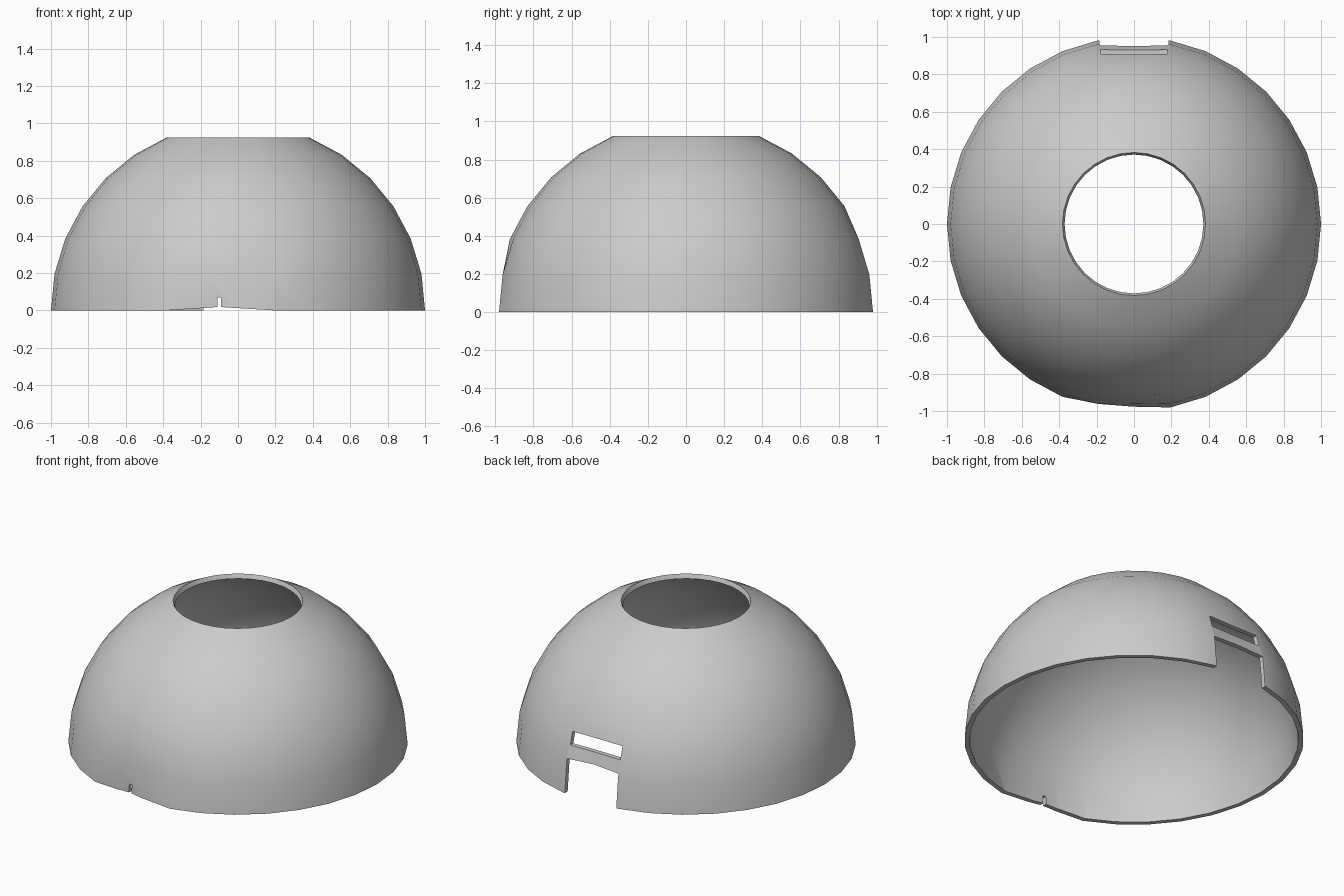
import bpy, bmesh
from math import sin, cos, pi

if "Cube" in bpy.data.objects:
    bpy.data.objects.remove(bpy.data.objects["Cube"])

SEG = 32
WALL = 0.97


def prism(name, outline, y0, y1):
    # Cutter: x/z outline extruded along y
    bm = bmesh.new()
    face = bm.faces.new([bm.verts.new((x, y0, z)) for x, z in outline])
    ext = bmesh.ops.extrude_face_region(bm, geom=[face])
    for v in ext["geom"]:
        if isinstance(v, bmesh.types.BMVert):
            v.co.y = y1
    bmesh.ops.recalc_face_normals(bm, faces=bm.faces)
    me = bpy.data.meshes.new(name)
    bm.to_mesh(me)
    bm.free()
    ob = bpy.data.objects.new(name, me)
    bpy.context.collection.objects.link(ob)
    ob.hide_render = True
    return ob


# Outer dome point, with the flattened front and back patches
def dome_point(ring, seg):
    lat, lon = ring * pi / 16, seg * 2 * pi / SEG
    x, y, z = cos(lat) * cos(lon), cos(lat) * sin(lon), sin(lat)
    if ring < 2 and seg in (8, 24):
        y *= 0.978
    if ring == 2 and seg == 8:
        y -= 0.02
    if ring == 0 and seg == 23:
        y *= 0.975
    return x, y, z


# Closed shell: outer rings going up, inner rings coming back down
bm = bmesh.new()
loops = []
path = [(r, 1.0) for r in range(7)] + [(r, WALL) for r in range(6, -1, -1)]
for r, s in path:
    loops.append([bm.verts.new([c * s for c in dome_point(r, i)]) for i in range(SEG)])
for k in range(len(loops)):
    a, b = loops[k], loops[(k + 1) % len(loops)]
    for i in range(SEG):
        j = (i + 1) % SEG
        bm.faces.new((a[i], a[j], b[j], b[i]))
bmesh.ops.recalc_face_normals(bm, faces=bm.faces)
mesh = bpy.data.meshes.new("dome_shell")
bm.to_mesh(mesh)
bm.free()
dome = bpy.data.objects.new("dome_shell", mesh)
bpy.context.collection.objects.link(dome)

# Back notch, slot above it, and the front slit with slightly lifted rim
cutters = [
    prism("back_notch_cutter",
          [(-0.185, -0.1), (0.185, -0.1), (0.185, 0.215), (0, 0.225), (-0.185, 0.215)], 0.7, 1.2),
    prism("back_slot_cutter",
          [(-0.18, 0.295), (0.18, 0.295), (0.18, 0.375), (-0.18, 0.375)], 0.7, 1.2),
    prism("front_slit_cutter",
          [(-0.38, -0.1), (0.2, -0.1), (0.2, 0), (-0.09, 0.018), (-0.09, 0.07),
           (-0.11, 0.07), (-0.11, 0.018), (-0.38, 0)], -1.2, -0.8),
]
bpy.context.view_layer.objects.active = dome
dome.select_set(True)
for c in cutters:
    m = dome.modifiers.new(c.name, "BOOLEAN")
    m.operation = "DIFFERENCE"
    m.solver = "EXACT"
    m.object = c
    bpy.ops.object.modifier_apply(modifier=m.name)
for c in cutters:
    bpy.data.objects.remove(c)

bpy.ops.object.shade_smooth_by_angle(angle=0.7)
